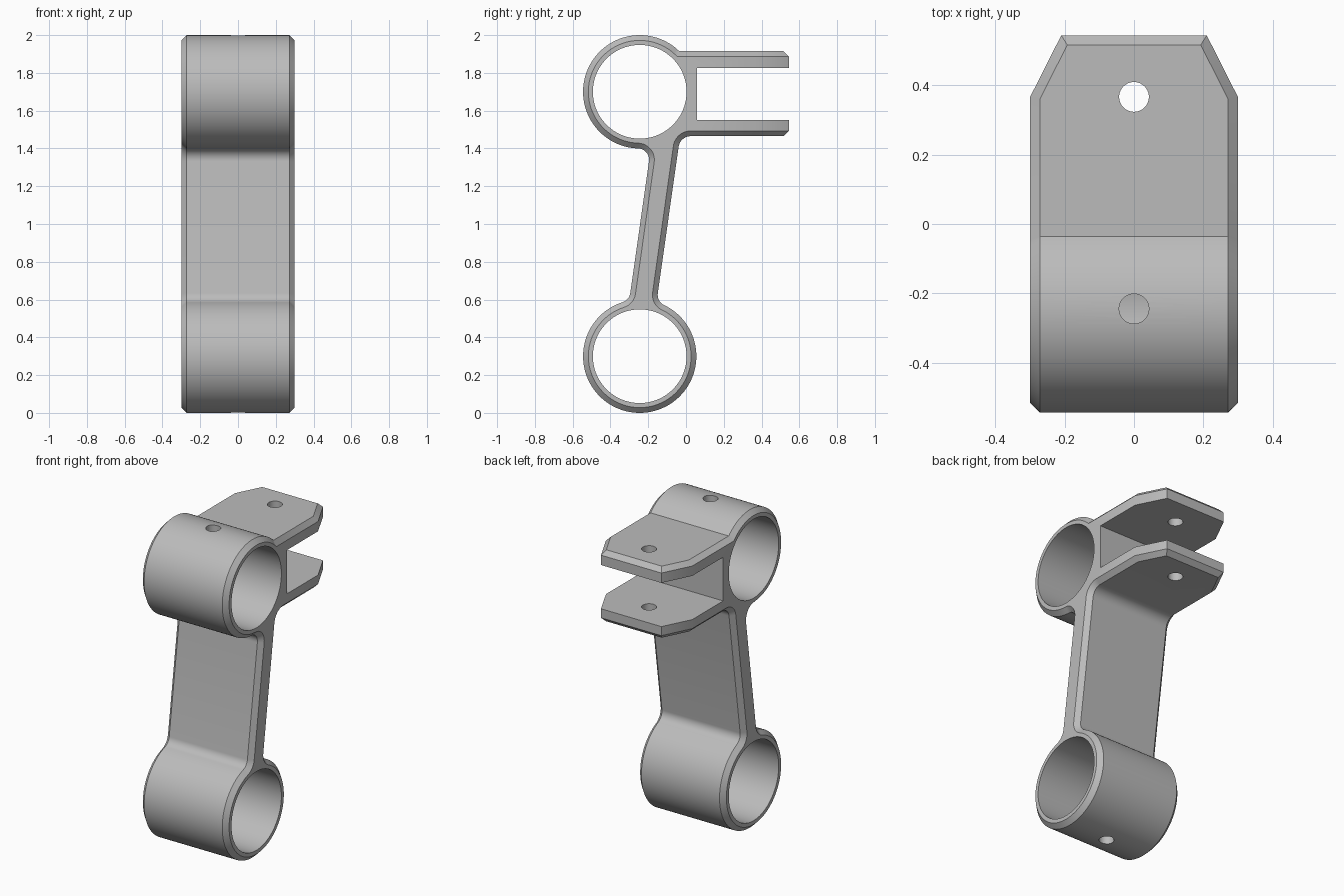
import bpy, bmesh
from math import pi, sin, cos, asin, sqrt, atan2
from mathutils import Vector

cube = bpy.data.objects.get("Cube")
if cube:
    bpy.data.objects.remove(cube, do_unlink=True)

HALF, RING, BORE, CHAMFER = 0.3, 0.3, 0.248, 0.028
UPPER, LOWER = Vector((-0.245, 1.7)), Vector((-0.245, 0.3))
PLATE_TOP, PLATE_BOTTOM, END = 1.915, 1.465, 0.545
WEB = Vector((0.142, 1)).normalized()
SIDE = Vector((WEB.y, -WEB.x))                 # web normal towards the back
FRONT_PT, BACK_PT = Vector((-0.246, 0.98)), Vector((-0.1, 0.98))

metal = bpy.data.materials.new("grey metal")
metal.use_nodes = True
grey = (0.5, 0.5, 0.5, 1)
metal.diffuse_color = grey
metal.node_tree.nodes["Principled BSDF"].inputs["Base Color"].default_value = grey


def arc(c, r, a0, a1, n):
    return [c + r * Vector((cos(a0 + (a1 - a0) * i / n), sin(a0 + (a1 - a0) * i / n)))
            for i in range(n + 1)]


def angle(v):
    return atan2(v.y, v.x)


def short_arc(c, r, v0, v1, n=10):
    a0 = angle(v0)
    turn = (angle(v1) - a0 + pi) % (2 * pi) - pi
    return arc(c, r, a0, a0 + turn, n)


def web_fillet(ring, point, normal, r, sign):
    """Fillet from ring to web; also returns its contact angle on the ring."""
    p = point + normal * r - ring
    b = p.dot(WEB)
    t = -b + sign * sqrt(b * b - p.dot(p) + (RING + r) ** 2)
    c = ring + p + WEB * t
    return short_arc(c, r, ring - c, -normal), angle(c - ring) % (2 * pi)


# Side outline: rings, web and solid fork block
top_front, a_tf = web_fillet(UPPER, FRONT_PT, -SIDE, 0.06, -1)
low_front, a_lf = web_fillet(LOWER, FRONT_PT, -SIDE, 0.06, 1)
low_back, a_lb = web_fillet(LOWER, BACK_PT, SIDE, 0.06, 1)
r = 0.065
corner = BACK_PT + SIDE * r
corner += WEB * ((PLATE_BOTTOM - r - corner.y) / WEB.y)
top_back = short_arc(corner, r, -SIDE, Vector((0, 1)))
a_start = asin((PLATE_TOP - UPPER.y) / RING)
outline = (arc(UPPER, RING, a_start, a_tf, 72) + top_front[1:] + low_front[::-1]
           + arc(LOWER, RING, a_lf, a_lb + 2 * pi, 96)[1:] + low_back[1:] + top_back
           + [Vector((END, PLATE_BOTTOM)), Vector((END, PLATE_TOP))])

bm = bmesh.new()
face = bm.faces.new([bm.verts.new((-HALF, p.x, p.y)) for p in outline])
extruded = bmesh.ops.extrude_face_region(bm, geom=[face])["geom"]
bmesh.ops.translate(bm, vec=(2 * HALF, 0, 0),
                    verts=[v for v in extruded if isinstance(v, bmesh.types.BMVert)])
bmesh.ops.recalc_face_normals(bm, faces=bm.faces)

# Clip the fork corners
for s in (-1, 1):
    bmesh.ops.bisect_plane(bm, geom=bm.verts[:] + bm.edges[:] + bm.faces[:],
                           plane_co=(s * HALF, 0.367, 0), plane_no=(s * 0.178, 0.09, 0),
                           clear_outer=True)
    bmesh.ops.holes_fill(bm, edges=[e for e in bm.edges if e.is_boundary], sides=0)
bmesh.ops.recalc_face_normals(bm, faces=bm.faces)


# Chamfer the whole outer rim
def is_cap(f):
    return abs(f.normal.x) > 0.3 or (f.normal.y > 0.99 and f.calc_center_median().y > 0.5)


bm.normal_update()
rim = [e for e in bm.edges if len(e.link_faces) == 2
       and is_cap(e.link_faces[0]) != is_cap(e.link_faces[1])]
bmesh.ops.bevel(bm, geom=rim, offset=CHAMFER, offset_type='OFFSET', segments=1,
                profile=0.5, affect='EDGES', clamp_overlap=False)
mesh = bpy.data.meshes.new("link_bracket")
bm.to_mesh(mesh)
bm.free()
body = bpy.data.objects.new("link_bracket", mesh)
bpy.context.collection.objects.link(body)
mesh.materials.append(metal)


# Cutters: bores, fork slot and pin holes
def cylinder(name, radius, depth, loc, rot=(0, 0, 0), sides=96):
    bpy.ops.mesh.primitive_cylinder_add(vertices=sides, radius=radius, depth=depth,
                                        location=loc, rotation=rot)
    bpy.context.object.name = name
    return bpy.context.object


cutters = [cylinder("bore_cutter", BORE, 1, (0, c.x, c.y), (0, pi / 2, 0))
           for c in (UPPER, LOWER)]
bpy.ops.mesh.primitive_cube_add(size=1, location=(0, 0.459, 1.6875))
slot = bpy.context.object
slot.name = "slot_cutter"
slot.scale = (1, 0.8, 0.275)
cutters.append(slot)
for y, z, depth in ((0.367, 1.69, 0.8), (UPPER.x, 2, 0.3), (LOWER.x, 0, 0.3)):
    cutters.append(cylinder("pin_hole_cutter", 0.043, depth, (0, y, z), sides=40))

bpy.ops.object.select_all(action='DESELECT')
bpy.context.view_layer.objects.active = body
body.select_set(True)
for cutter in cutters:
    cutter.hide_render = True
    cutter.data.materials.append(metal)
    mod = body.modifiers.new("cut", 'BOOLEAN')
    mod.operation, mod.solver, mod.object = 'DIFFERENCE', 'EXACT', cutter
    bpy.ops.object.modifier_apply(modifier=mod.name)
for cutter in cutters:
    bpy.data.objects.remove(cutter, do_unlink=True)

bpy.ops.object.shade_smooth_by_angle(angle=pi / 6)
